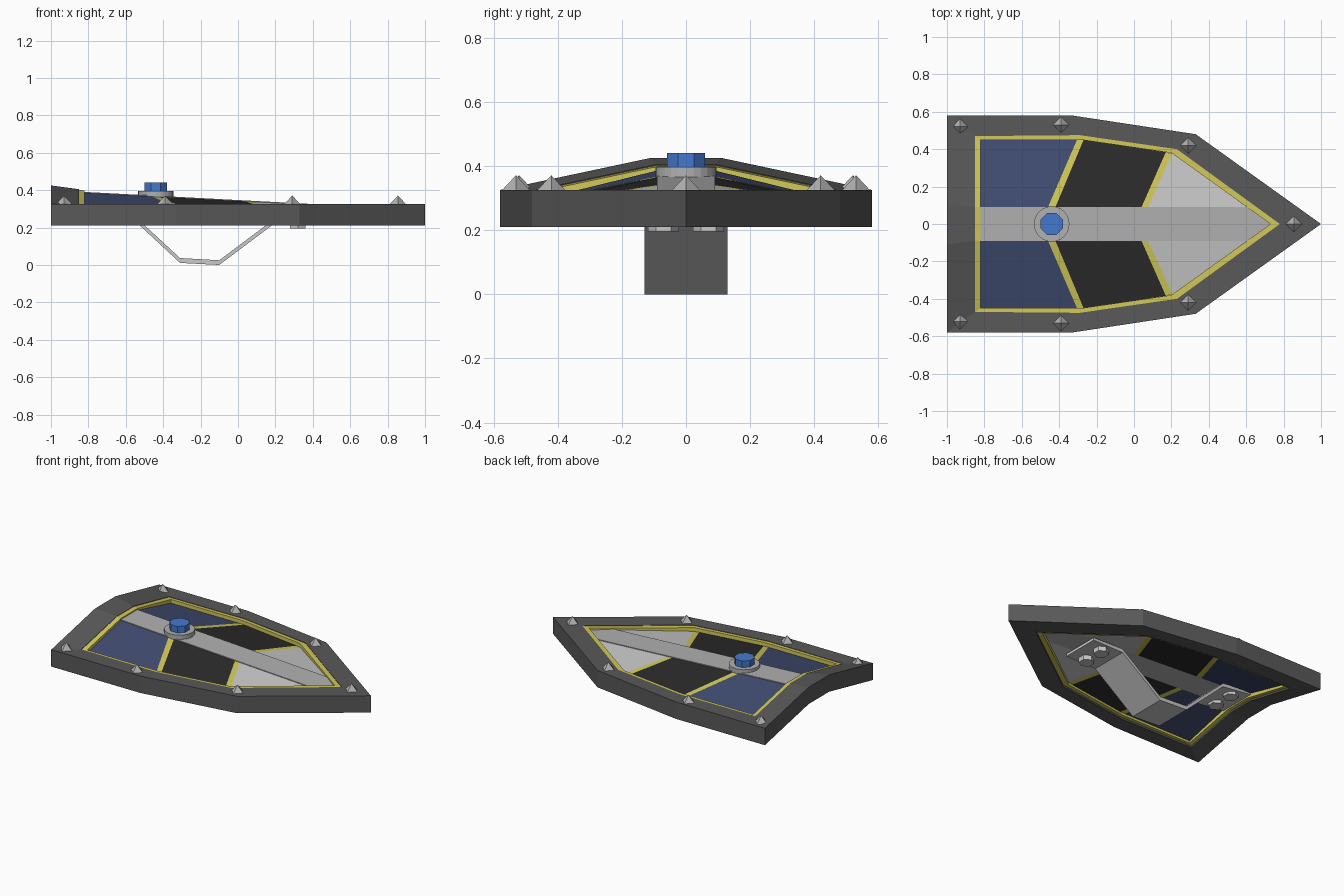
import bpy, bmesh, math

cube = bpy.data.objects.get("Cube")
if cube:
    bpy.data.objects.remove(cube)


def material(name, rgb):
    m = bpy.data.materials.new(name)
    m.use_nodes = True
    m.diffuse_color = (*rgb, 1)
    m.node_tree.nodes["Principled BSDF"].inputs["Base Color"].default_value = (*rgb, 1)
    return m


IRON = material("dark iron", (0.10, 0.10, 0.10))
BLACK = material("black panel", (0.024, 0.024, 0.024))
NAVY = material("navy panel", (0.052, 0.072, 0.165))
GOLD = material("yellow trim", (0.64, 0.58, 0.10))
WHITE = material("pale panel", (0.58, 0.58, 0.58))
METAL = material("grey metal", (0.44, 0.44, 0.44))
GEM = material("bright blue", (0.06, 0.19, 0.62))


def finish(name, bm, mat):
    bmesh.ops.recalc_face_normals(bm, faces=bm.faces)
    me = bpy.data.meshes.new(name)
    bm.to_mesh(me)
    bm.free()
    me.materials.append(mat)
    ob = bpy.data.objects.new(name, me)
    bpy.context.collection.objects.link(ob)
    return ob


def mirror_loop(half):
    """Close a half outline (back to tip) by reflecting it across y = 0."""
    return half + [(x, -y, z) for x, y, z in reversed(half[:-1])]


def ring(name, outer, inner, depth, mat):
    """Band between two matching outlines, extruded downward."""
    bm = bmesh.new()
    loops = []
    for half, drop in ((outer, 0), (inner, 0), (inner, depth), (outer, depth)):
        loops.append([bm.verts.new((x, y, z - drop)) for x, y, z in mirror_loop(half)])
    n = len(loops[0])
    for k in range(4):
        a, b = loops[k], loops[(k + 1) % 4]
        for i in range(n):
            j = (i + 1) % n
            bm.faces.new((a[i], a[j], b[j], b[i]))
    return finish(name, bm, mat)


def slab(name, points, depth, mat):
    """Polygon extruded downward."""
    bm = bmesh.new()
    top = [bm.verts.new(p) for p in points]
    low = [bm.verts.new((x, y, z - depth)) for x, y, z in points]
    bm.faces.new(top)
    bm.faces.new(low)
    for i in range(len(top)):
        j = (i + 1) % len(top)
        bm.faces.new((top[i], top[j], low[j], low[i]))
    return finish(name, bm, mat)


def cone(name, centre, r1, r2, z0, z1, sides, mat, turn=0.0):
    bm = bmesh.new()
    bmesh.ops.create_cone(bm, cap_ends=True, segments=sides, radius1=r1, radius2=r2, depth=z1 - z0)
    ob = finish(name, bm, mat)
    ob.location = (centre[0], centre[1], (z0 + z1) / 2)
    ob.rotation_euler.z = turn
    return ob


# Frame and trim, arched along the back edge
TOP = 0.325
outer = [(-1, 0.11, 0.425), (-1, 0.58, TOP), (-0.33, 0.58, TOP), (0.33, 0.48, TOP), (1, 0, TOP)]
middle = [(-0.85, 0.09, 0.405), (-0.85, 0.47, TOP), (-0.29, 0.475, TOP), (0.23, 0.40, TOP), (0.78, 0, TOP)]
inner = [(-0.82, 0.09, 0.401), (-0.82, 0.45, TOP), (-0.28, 0.45, TOP), (0.20, 0.38, TOP), (0.73, 0, TOP)]
ring("frame", outer, middle, 0.115, IRON)
ring("yellow_rim", [(x, y, z - 0.003) for x, y, z in middle],
     [(x, y, z - 0.003) for x, y, z in inner], 0.10, GOLD)


# Sloping panels on both sides of the centre spine
SPINE, EDGE, THICK = 0.09, 0.297, 0.06


def ridge(x):
    return 0.342 - 0.053 * x


cuts = [(-0.82, -0.82, 0.45), (-0.46, -0.305, 0.45), (-0.42, -0.27, 0.449),
        (0.04, 0.17, 0.384), (0.075, 0.205, 0.377), (0.604, 0.604, SPINE)]
sections = [("navy_panel", NAVY), ("back_divider", GOLD), ("black_panel", BLACK),
            ("front_divider", GOLD), ("pale_panel", WHITE)]
for label, side in (("left", 1), ("right", -1)):
    for (name, mat), a, b in zip(sections, cuts, cuts[1:]):
        pts = [(a[0], side * SPINE, ridge(a[0])), (a[1], side * a[2], EDGE)]
        if b[2] > SPINE:
            pts.append((b[1], side * b[2], EDGE))
        pts.append((b[0], side * SPINE, ridge(b[0])))
        slab(f"{label}_{name}", pts, THICK, mat)

# Raised spine running to the tip
spine = [(-0.82, SPINE), (0.604, SPINE), (0.73, 0), (0.604, -SPINE), (-0.82, -SPINE)]
slab("centre_spine", [(x, y, ridge(x) + 0.005) for x, y in spine], THICK + 0.005, METAL)

# Boss and gem
BOSS = (-0.44, 0)
cone("boss_disc", BOSS, 0.095, 0.095, 0.355, 0.396, 24, METAL)
cone("boss_gem", BOSS, 0.064, 0.064, 0.396, 0.44, 8, GEM, math.radians(22.5))

# Pyramid studs around the frame
studs = [(0.855, 0)]
for x, y in ((-0.93, 0.52), (-0.39, 0.53), (0.29, 0.42)):
    studs += [(x, y), (x, -y)]
for p in studs:
    cone("frame_stud", p, 0.045, 0, 0.323, 0.371, 4, METAL)

# Bent grip strap underneath
path = [(-0.82, 0.325), (-0.60, 0.305), (-0.31, 0.037), (-0.10, 0.025), (0.20, 0.25), (0.43, 0.245)]
drops = [0.018, 0.024, 0.026, 0.025, 0.025, 0.018]
bm = bmesh.new()
rows = []
for (x, z), d in zip(path, drops):
    rows.append([bm.verts.new((x, y, h)) for y, h in
                 ((-0.13, z), (0.13, z), (0.13, z - d), (-0.13, z - d))])
for a, b in zip(rows, rows[1:]):
    for k in range(4):
        j = (k + 1) % 4
        bm.faces.new((a[k], a[j], b[j], b[k]))
bm.faces.new(rows[0])
bm.faces.new(rows[-1])
finish("grip_strap", bm, WHITE)

# Hexagonal bolts through the strap ends
for x, z in ((0.32, 0.195), (-0.71, 0.272)):
    for y in (-0.07, 0.07):
        cone("strap_bolt", (x, y), 0.048, 0.048, z, z + 0.04, 6, WHITE)
